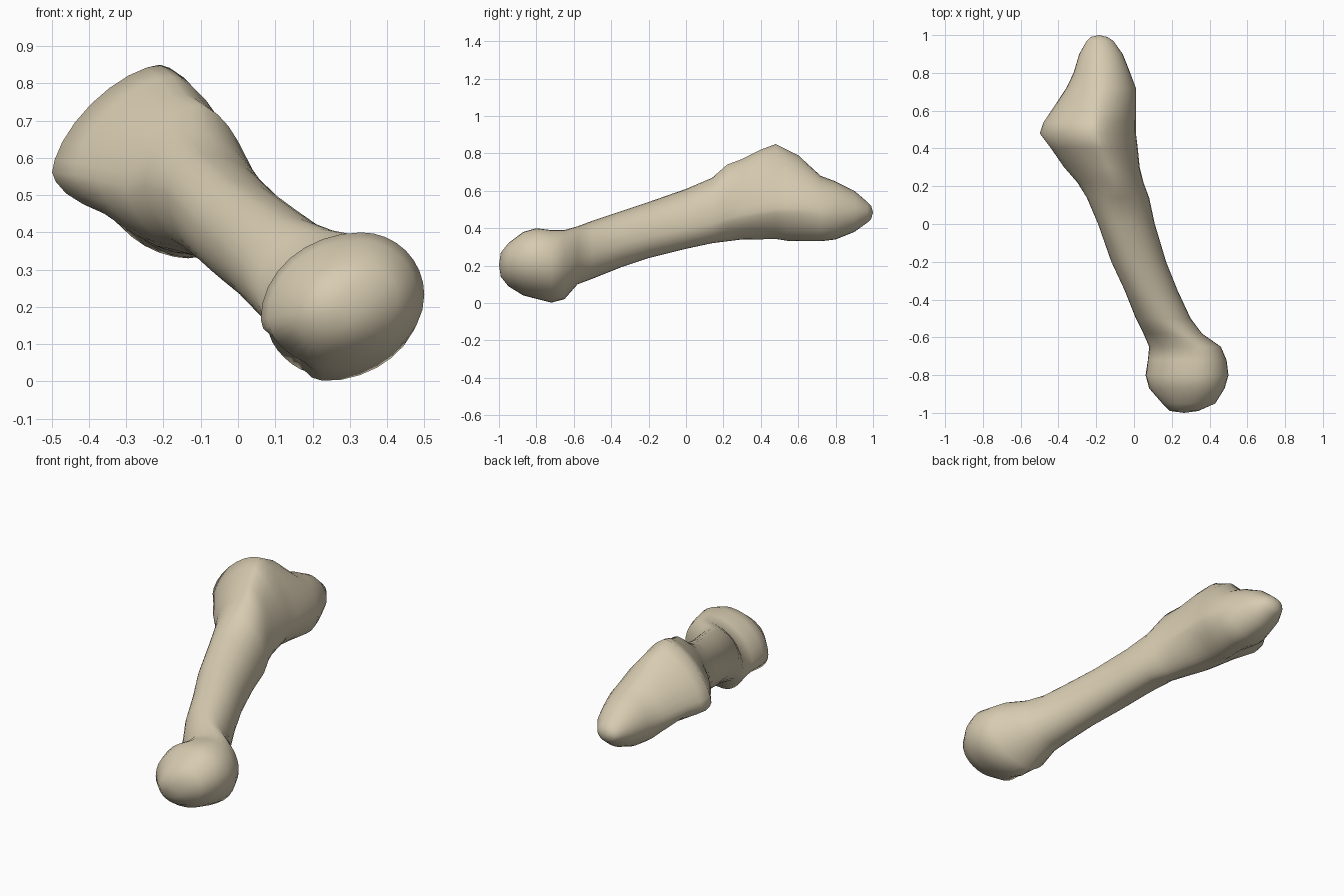
import bpy
import bmesh
from math import cos, sin, pi, exp
from mathutils import Vector

SEGMENTS = 32

cube = bpy.data.objects.get("Cube")
if cube:
    bpy.data.objects.remove(cube, do_unlink=True)

# Stations along the bone: y, then the x range and the z range of the section
STATIONS = [
    (-.99, .19, .34, .14, .27),
    (-.95, .15, .43, .09, .32),
    (-.87, .08, .48, .04, .38),
    (-.8, .06, .5, .02, .4),
    (-.72, .07, .49, 0, .39),
    (-.65, .08, .46, .02, .39),
    (-.58, .05, .36, .1, .41),
    (-.5, .01, .3, .13, .44),
    (-.35, -.05, .23, .19, .49),
    (-.2, -.12, .17, .24, .54),
    (0, -.19, .11, .29, .61),
    (.14, -.25, .08, .32, .67),
    (.22, -.3, .05, .33, .74),
    (.3, -.37, .03, .34, .77),
    (.4, -.44, .02, .34, .82),
    (.48, -.5, .01, .34, .85),
    (.54, -.48, .01, .33, .82),
    (.6, -.44, .01, .33, .79),
    (.72, -.36, .01, .33, .68),
    (.8, -.32, -.02, .34, .65),
    (.9, -.29, -.06, .38, .6),
    (.97, -.25, -.11, .43, .54),
    (.99, -.23, -.14, .45, .52),
]

# Section shape along y: where the top, bottom, left and right extremes sit
# within the box (as fractions), and how pointed the outline is
SHAPES = [
    (-1, .6, .4, .4, .57, 1),
    (-.65, .63, .36, .36, .55, 1),
    (-.5, .43, .55, .55, .43, 1),
    (0, .34, .66, .66, .34, 1),
    (.14, .4, .68, .6, .3, 1.05),
    (.22, .56, .65, .47, .3, 1.15),
    (.48, .57, .68, .43, .32, 1.3),
    (.6, .54, .66, .46, .38, 1.25),
    (.75, .5, .6, .5, .45, 1.05),
    (1, .5, .5, .5, .5, 1),
]

# Hollows: centre, reach, push
HOLLOWS = [
    ((.11, -.76, .05), .07, (.04, 0, .07)),     # notch below the inner condyle
    ((-.35, .54, .4), .13, (.02, 0, .04)),      # underside of the outer process
]


def shape_at(y):
    """Section shape at y, blended between the two neighbouring entries."""
    for low, high in zip(SHAPES, SHAPES[1:]):
        if y <= high[0]:
            t = (y - low[0]) / (high[0] - low[0])
            return [a + (b - a) * t for a, b in zip(low[1:], high[1:])]


def section(y, x_low, x_high, z_low, z_high):
    """Ring of four curved quarters that touch the given box."""
    top, bottom, left, right, power = shape_at(y)
    width, height = x_high - x_low, z_high - z_low
    ring = []
    for i in range(SEGMENTS):
        angle = 2 * pi * (i + .01) / SEGMENTS
        u, v = cos(angle), sin(angle)
        x_mid = x_low + width * (top if v > 0 else bottom)
        z_mid = z_low + height * (right if u > 0 else left)
        x_end = x_high if u > 0 else x_low
        z_end = z_high if v > 0 else z_low
        x = x_mid + (x_end - x_mid) * abs(u) ** power
        z = z_mid + (z_end - z_mid) * abs(v) ** power
        ring.append(Vector((x, y, z)))
    return ring


def press_hollows(point):
    result = point.copy()
    for centre, reach, push in HOLLOWS:
        distance = (point - Vector(centre)).length
        result += Vector(push) * exp(-(distance / reach) ** 2)
    return result


def build_bone():
    bm = bmesh.new()
    rings = []
    for station in STATIONS:
        ring = [bm.verts.new(press_hollows(p)) for p in section(*station)]
        rings.append(ring)
    # Skin between neighbouring sections
    for near, far in zip(rings, rings[1:]):
        for i in range(SEGMENTS):
            j = (i + 1) % SEGMENTS
            bm.faces.new((near[i], near[j], far[j], far[i]))
    # Rounded tips
    for ring, y in ((rings[0], -1), (rings[-1], 1)):
        middle = sum((v.co for v in ring), Vector()) / SEGMENTS
        tip = bm.verts.new((middle.x, y, middle.z))
        for i in range(SEGMENTS):
            bm.faces.new((ring[i], ring[(i + 1) % SEGMENTS], tip))
    bmesh.ops.recalc_face_normals(bm, faces=bm.faces[:])
    mesh = bpy.data.meshes.new("bone")
    bm.to_mesh(mesh)
    bm.free()
    bone = bpy.data.objects.new("bone", mesh)
    bpy.context.collection.objects.link(bone)
    return bone


def make_material(name, colour):
    material = bpy.data.materials.new(name)
    material.use_nodes = True
    material.diffuse_color = colour
    shader = next(n for n in material.node_tree.nodes if n.type == 'BSDF_PRINCIPLED')
    shader.inputs["Base Color"].default_value = colour
    return material


bone = build_bone()
bone.data.materials.append(make_material("bone tan", (.68, .6, .44, 1)))

bpy.ops.object.select_all(action='DESELECT')
bone.select_set(True)
bpy.context.view_layer.objects.active = bone
bpy.ops.object.shade_smooth_by_angle(angle=pi / 3)
